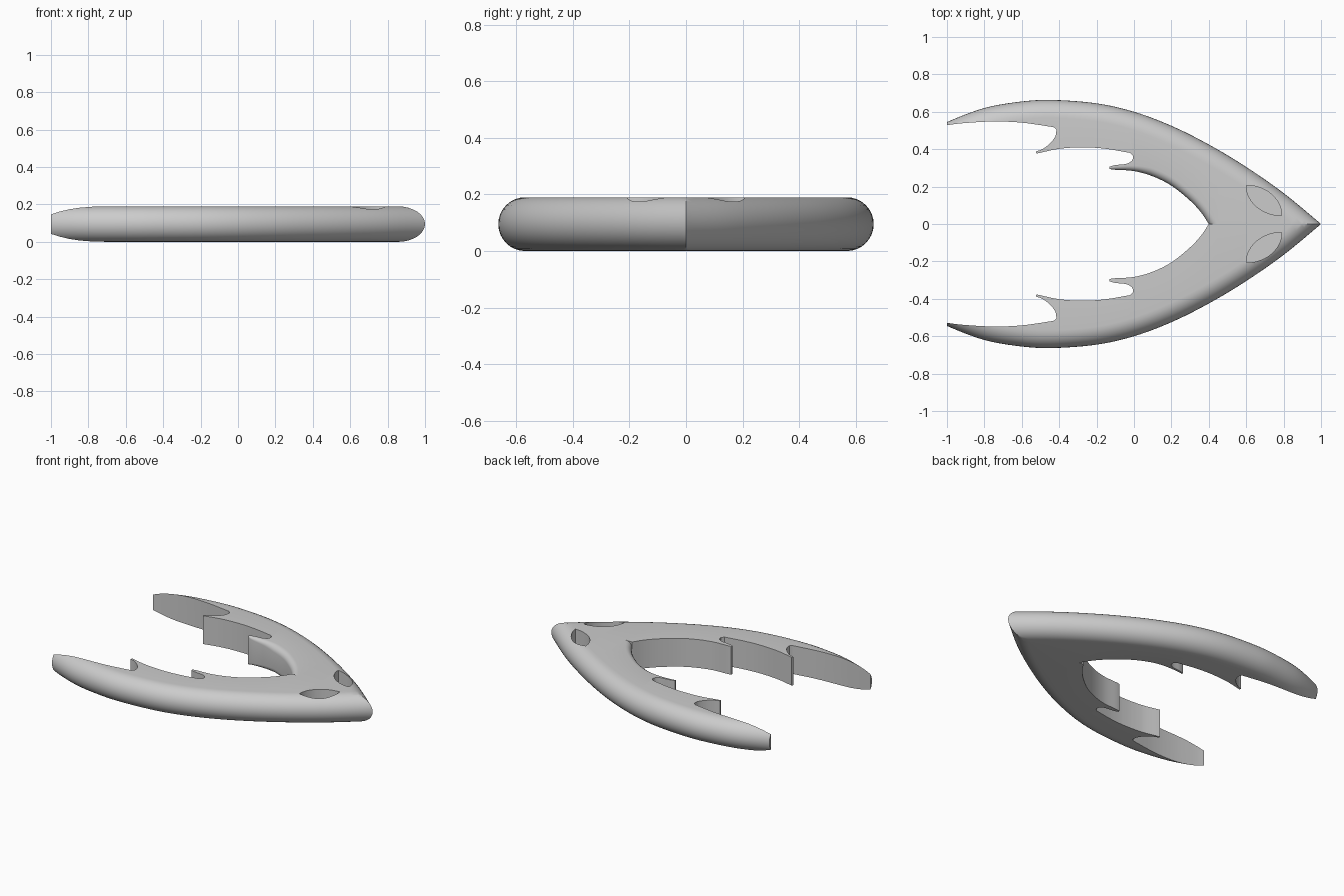
import bpy, bmesh, math
from mathutils import Vector

R = 0.095          # half the slab thickness, also the radius of the rim
TOP = 2 * R

cube = bpy.data.objects.get("Cube")
if cube:
    bpy.data.objects.remove(cube, do_unlink=True)

grey = bpy.data.materials.new("plain grey")
grey.use_nodes = True
colour = (0.6, 0.6, 0.6, 1)
grey.diffuse_color = colour
grey.node_tree.nodes["Principled BSDF"].inputs["Base Color"].default_value = colour


def smooth_path(points, steps):
    """Catmull-Rom curve through the points."""
    p = [Vector(q) for q in points]
    p = [2 * p[0] - p[1]] + p + [2 * p[-1] - p[-2]]
    out = []
    for a, b, c, d in zip(p, p[1:], p[2:], p[3:]):
        for k in range(steps):
            t = k / steps
            out.append(0.5 * (2 * b + (c - a) * t + (2 * a - 5 * b + 4 * c - d) * t * t
                              + (3 * b - a - 3 * c + d) * t ** 3))
    return out + [p[-2]]


def right_normals(path):
    """Unit normals on the right hand side of the path."""
    out = []
    for i in range(len(path)):
        d = (path[min(i + 1, len(path) - 1)] - path[max(i - 1, 0)]).normalized()
        out.append(Vector((d.y, -d.x)))
    return out


def make_object(name, bm):
    bmesh.ops.recalc_face_normals(bm, faces=bm.faces)
    mesh = bpy.data.meshes.new(name)
    bm.to_mesh(mesh)
    bm.free()
    obj = bpy.data.objects.new(name, mesh)
    bpy.context.collection.objects.link(obj)
    mesh.materials.append(grey)
    return obj


def loft(sections):
    """Solid through a row of closed sections."""
    bm = bmesh.new()
    rows = [[bm.verts.new(v) for v in s] for s in sections]
    n = len(rows[0])
    for a, b in zip(rows, rows[1:]):
        for j in range(n):
            k = (j + 1) % n
            bm.faces.new((a[j], a[k], b[k], b[j]))
    bm.faces.new(rows[0])
    bm.faces.new(rows[-1])
    return bm


def prism(points, z0, z1):
    return loft([[(x, y, z) for x, y in points] for z in (z0, z1)])


def trim(bm, co, no):
    """Cut away the side the normal points to and close the hole."""
    cut = bmesh.ops.bisect_plane(bm, geom=bm.verts[:] + bm.edges[:] + bm.faces[:], dist=1e-6,
                                 plane_co=co, plane_no=no, clear_outer=True)
    edges = [e for e in cut["geom_cut"] if isinstance(e, bmesh.types.BMEdge)]
    return edges


def mirror_y(bm):
    both = bmesh.ops.duplicate(bm, geom=bm.verts[:] + bm.edges[:] + bm.faces[:])
    for v in both["geom"]:
        if isinstance(v, bmesh.types.BMVert):
            v.co.y = -v.co.y
    bmesh.ops.remove_doubles(bm, verts=bm.verts, dist=1e-5)


def subtract(target, cutter):
    mod = target.modifiers.new("cut", "BOOLEAN")
    mod.operation, mod.solver, mod.object = "DIFFERENCE", "EXACT", cutter
    graph = bpy.context.evaluated_depsgraph_get()
    mesh = bpy.data.meshes.new_from_object(target.evaluated_get(graph))
    target.modifiers.clear()
    target.data = mesh
    bpy.data.objects.remove(cutter, do_unlink=True)


# Body: slab with a fully rounded outer rim, half built then mirrored
outer = smooth_path([(-1.1, .49), (-1, .545), (-.8, .62), (-.6, .655), (-.43, .663), (-.2, .645),
                     (0, .6), (.2, .525), (.4, .425), (.6, .305), (.8, .165), (1, 0), (1.15, -.13)], 6)
sections = []
for p, n in zip(outer, right_normals(outer)):
    rim = []
    for k in range(17):
        a = math.pi * (k / 16 - 0.5)
        q = p + n * R * (1 - math.cos(a))
        rim.append((q.x, q.y, R + R * math.sin(a)))
    sections.append(rim + [(q.x, -0.4, TOP), (q.x, -0.4, 0)])
bm = loft(sections)
trim(bm, (0, 0, 0), (0, -1, 0))
mirror_y(bm)
bmesh.ops.holes_fill(bm, edges=trim(bm, (-1, 0, 0), (-1, 0, 0)))
body = make_object("hooked_arrowhead", bm)

# Inner opening with two hooks on each arm
arm = smooth_path([(-1.1, .506), (-1, .528), (-.9, .54), (-.75, .548), (-.6, .542), (-.43, .518)], 5)
hook_1 = smooth_path([(-.415, .505), (-.42, .47), (-.45, .43), (-.49, .4), (-.525, .388)], 5)
inside_1 = smooth_path([(-.522, .376), (-.4, .402), (-.27, .41), (-.15, .402), (-.02, .38)], 5)
hook_2 = smooth_path([(-.006, .365), (-.01, .34), (-.04, .322), (-.1, .315), (-.132, .306)], 5)
bay = smooth_path([(-.13, .294), (-.1, .29), (0, .283), (.1, .255), (.2, .205), (.3, .125),
                   (.36, .06), (.4, 0)], 5)
half = arm + hook_1 + inside_1 + hook_2 + bay
opening = [(p.x, p.y) for p in half] + [(p.x, -p.y) for p in reversed(half[:-1])]
subtract(body, make_object("opening_cutter", prism(opening, -0.1, 0.3)))

# Soft edge round the bay, fading out towards the small hook
edge = bay + [bay[-1] + (bay[-1] - bay[-2]).normalized() * s for s in (0.03, 0.07)]
for top in (True, False):
    sections = []
    for i, (p, n) in enumerate(zip(edge, right_normals(edge))):
        r = 0.004 + 0.036 * min(1, i / 14)
        ring = [(-0.01, -0.01), (-0.01, r)]
        for k in range(7):
            a = math.pi / 2 * k / 6
            ring.append((r - r * math.cos(a), r - r * math.sin(a)))
        ring.append((r, -0.01))
        sec = []
        for out, down in ring:
            q = p - n * out
            sec.append((q.x, q.y, TOP - down if top else down))
        sections.append(sec)
    bm = loft(sections)
    bmesh.ops.holes_fill(bm, edges=trim(bm, (0, 0, 0), (0, -1, 0)))
    for side in (1, -1):
        part = bm.copy()
        for v in part.verts:
            v.co.y *= side
        subtract(body, make_object("soft_edge_cutter", part))
    bm.free()

# Leaf shaped eye pockets: two quarter arcs meeting in sharp corners
x0, x1, y0, y1 = 0.6, 0.79, 0.045, 0.207
arc = [math.pi / 2 * k / 14 for k in range(14)]
leaf = [(x0 + (x1 - x0) * math.cos(a), y0 + (y1 - y0) * math.sin(a)) for a in arc]
leaf += [(x1 - (x1 - x0) * math.cos(a), y1 - (y1 - y0) * math.sin(a)) for a in arc]
for side in (1, -1):
    eye = [(x, y * side) for x, y in leaf]
    subtract(body, make_object("eye_cutter", prism(eye, 0.03, 0.3)))

# Smooth shading with crisp corners
bpy.ops.object.select_all(action="DESELECT")
body.select_set(True)
bpy.context.view_layer.objects.active = body
bpy.ops.object.shade_smooth_by_angle(angle=math.radians(30))
